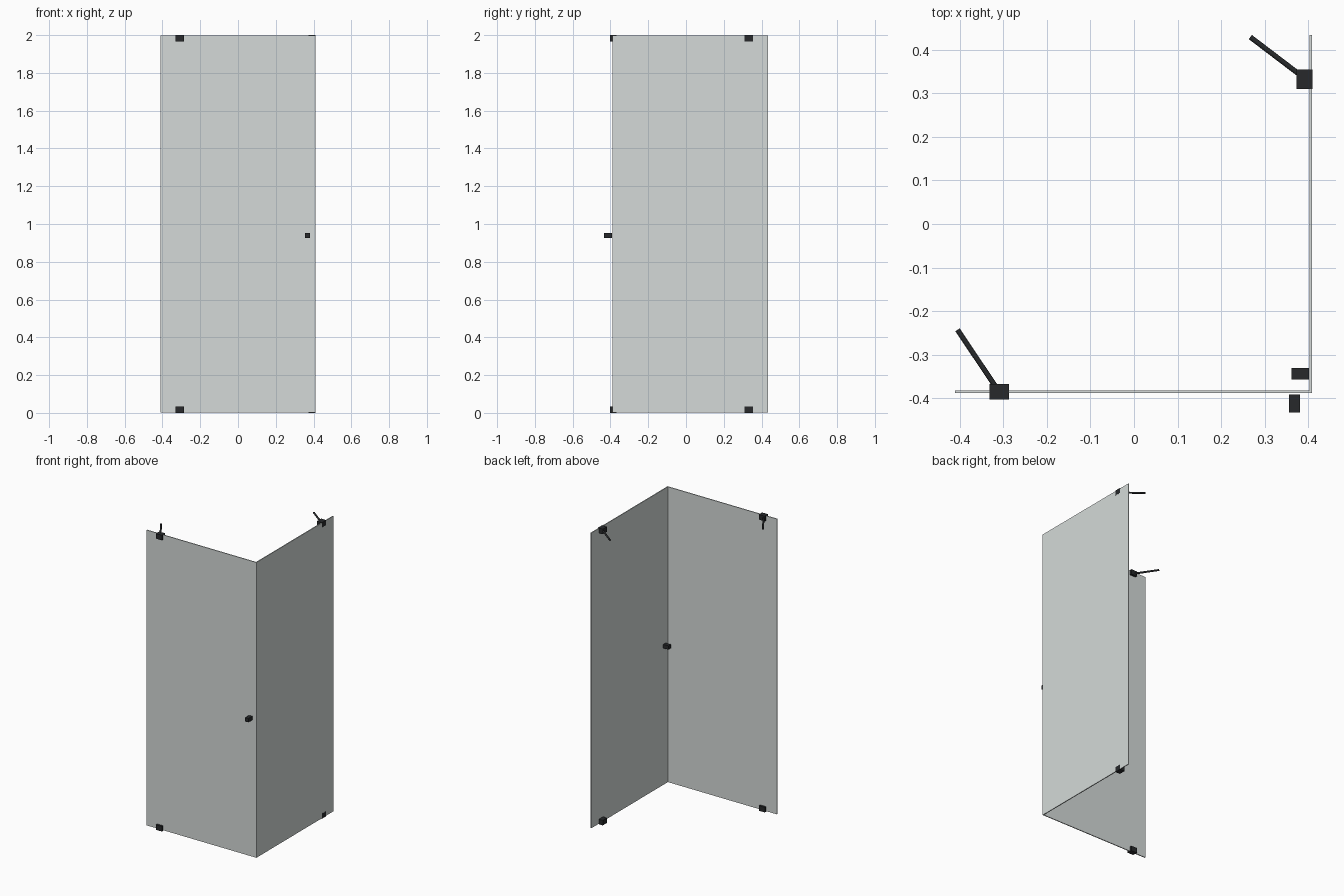
import bpy, math
from mathutils import Vector

if "Cube" in bpy.data.objects:
    bpy.data.objects.remove(bpy.data.objects["Cube"])


def material(name, color):
    m = bpy.data.materials.new(name)
    m.diffuse_color = color
    m.use_nodes = True
    m.node_tree.nodes["Principled BSDF"].inputs["Base Color"].default_value = m.diffuse_color
    return m


glass = material("glass", (0.66, 0.70, 0.69, 1))
black = material("black_metal", (0.02, 0.022, 0.024, 1))


def box(name, lo, hi, mat, bevel=0.0):
    lo, hi = Vector(lo), Vector(hi)
    bpy.ops.mesh.primitive_cube_add(size=1, location=(lo + hi) / 2)
    o = bpy.context.object
    o.name = name
    o.scale = hi - lo
    bpy.ops.object.transform_apply(location=False, rotation=False, scale=True)
    o.data.materials.append(mat)
    if bevel:
        b = o.modifiers.new("bevel", 'BEVEL')
        b.width, b.segments = bevel, 1
    return o


def rod(name, a, b, r):
    a, b = Vector(a), Vector(b)
    d = b - a
    bpy.ops.mesh.primitive_cylinder_add(vertices=20, radius=r, depth=d.length, location=(a + b) / 2)
    o = bpy.context.object
    o.name = name
    o.rotation_euler = d.to_track_quat('Z', 'Y').to_euler()
    o.data.materials.append(black)
    bpy.ops.object.shade_smooth_by_angle(angle=math.radians(40))


# Two thin glass leaves meeting at the front right corner
box("front_panel", (-0.411, -0.388, 0.003), (0.409, -0.382, 1.997), glass)
box("side_panel", (0.403, -0.382, 0.003), (0.409, 0.434, 1.997), glass)

# Pivot blocks at the top and bottom of each leaf
for level, z in (("lower", 0.0), ("upper", 1.966)):
    box(f"front_pivot_{level}", (-0.332, -0.403, z), (-0.287, -0.367, z + 0.034), black)
    box(f"side_pivot_{level}", (0.373, 0.31, z), (0.410, 0.355, z + 0.034), black)

# Stabiliser rods running from the upper pivots
rod("front_stabiliser_rod", (-0.305, -0.392, 1.983), (-0.405, -0.243, 1.983), 0.006)
rod("side_stabiliser_rod", (0.392, 0.334, 1.983), (0.267, 0.429, 1.983), 0.006)

# Square door knobs: one outside the front leaf, one inside the side leaf
box("outer_knob", (0.356, -0.433, 0.927), (0.381, -0.391, 0.953), black)
box("inner_knob", (0.362, -0.357, 0.927), (0.402, -0.331, 0.953), black)
